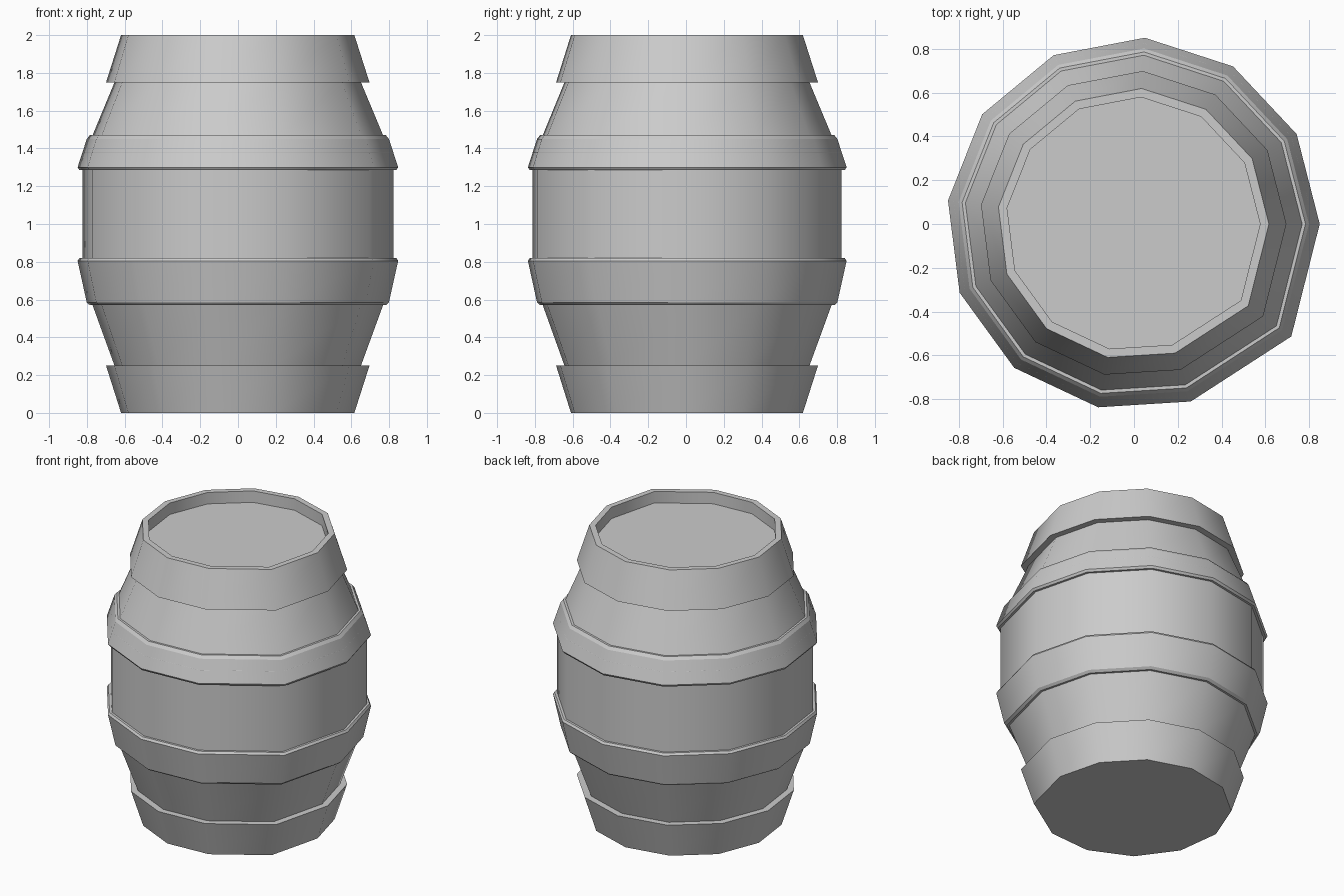
import bpy, bmesh
from math import cos, sin, radians

cube = bpy.data.objects.get("Cube")
if cube:
    bpy.data.objects.remove(cube)

grey = bpy.data.materials.new("plain grey")
grey.use_nodes = True
colour = (0.6, 0.6, 0.6, 1)
grey.diffuse_color = colour
grey.node_tree.nodes["Principled BSDF"].inputs["Base Color"].default_value = colour

# Uneven twelve-sided outline: eleven equal steps and one wider corner
OUTLINE = [(radians(28.8 * k), 1.0) for k in range(11)] + [(radians(324.6), 1.04)]


def lathe(name, profile, closed=False):
    """Sweep (radius, height) points round the outline; radius 0 ends in a flat cap."""
    bm = bmesh.new()
    rings = [[bm.verts.new((r * f * cos(a), r * f * sin(a), z)) for a, f in OUTLINE]
             for r, z in profile]
    pairs = list(zip(rings, rings[1:]))
    if closed:
        pairs.append((rings[-1], rings[0]))
    n = len(OUTLINE)
    for low, high in pairs:
        for i in range(n):
            j = (i + 1) % n
            bm.faces.new((low[i], low[j], high[j], high[i]))
    if not closed:
        bm.faces.new(rings[0][::-1])
        bm.faces.new(rings[-1])
    for face in bm.faces:
        face.smooth = True
    # Keep every horizontal ring crisp, upright edges soft
    for ring in rings:
        for i in range(n):
            edge = bm.edges.get((ring[i], ring[(i + 1) % n]))
            if edge:
                edge.smooth = False
    bmesh.ops.recalc_face_normals(bm, faces=bm.faces)
    mesh = bpy.data.meshes.new(name)
    bm.to_mesh(mesh)
    bm.free()
    mesh.materials.append(grey)
    obj = bpy.data.objects.new(name, mesh)
    obj.location.x = -0.004
    bpy.context.collection.objects.link(obj)
    return obj


# Staves: tapered ends and a straight belly
lathe("staves", [(0.63, 0.18), (0.655, 0.25), (0.772, 0.57), (0.826, 0.72),
                 (0.826, 1.38), (0.772, 1.47), (0.655, 1.75), (0.63, 1.81)])

# End hoops, with the flat base and the sunken lid
lathe("bottom_hoop", [(0.62, 0), (0.70, 0.25), (0.60, 0.25)])
lathe("top_hoop_and_lid", [(0.60, 1.75), (0.70, 1.75), (0.62, 2), (0.58, 2), (0.58, 1.92)])

# Middle hoops with chamfered lips
lathe("lower_middle_hoop", [(0.72, 0.57), (0.787, 0.57), (0.803, 0.585), (0.852, 0.805),
                            (0.842, 0.82), (0.78, 0.82)], closed=True)
lathe("upper_middle_hoop", [(0.78, 1.285), (0.842, 1.285), (0.852, 1.30), (0.803, 1.45),
                            (0.787, 1.47), (0.72, 1.47)], closed=True)
